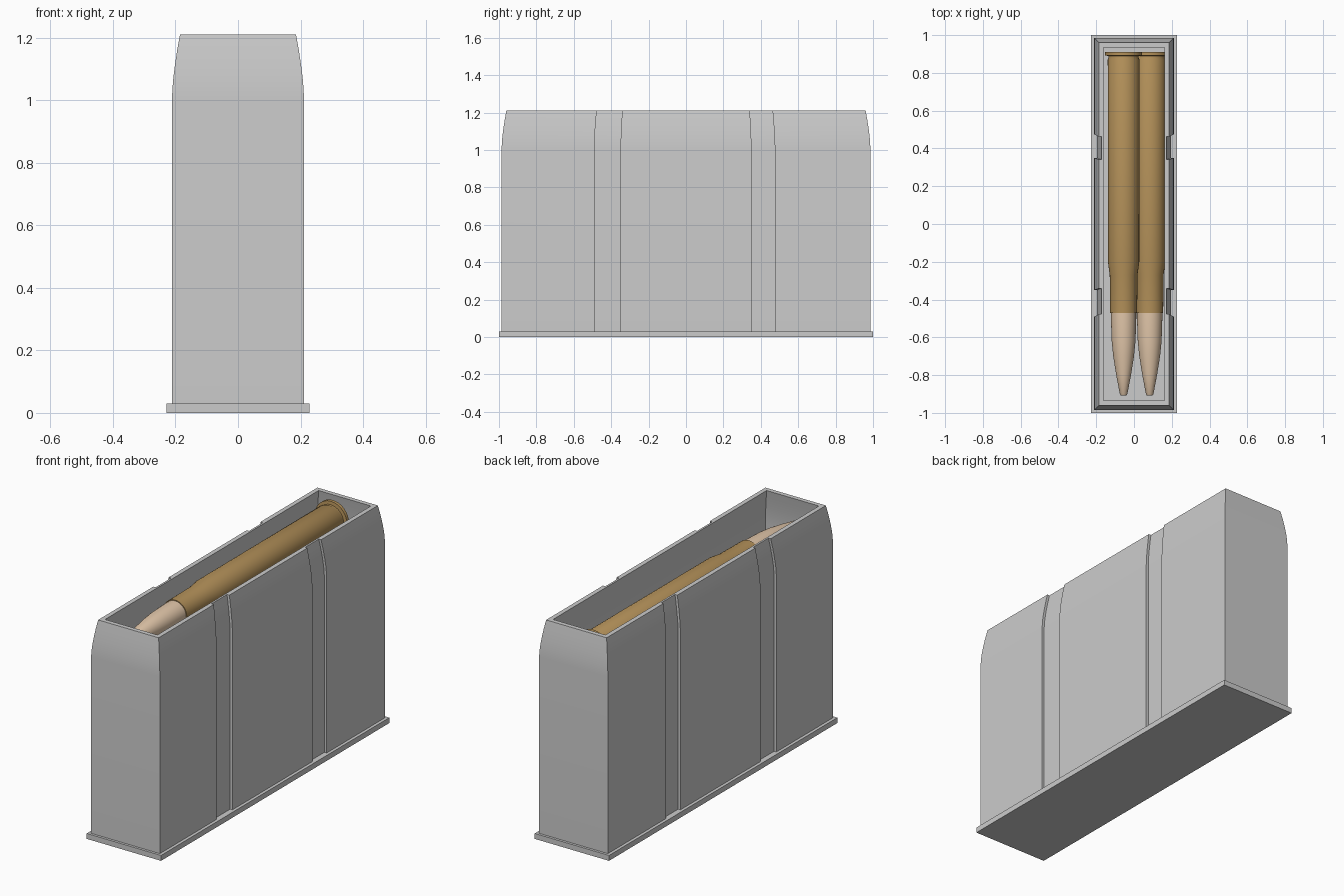
import bpy, bmesh, math

if "Cube" in bpy.data.objects:
    bpy.data.objects.remove(bpy.data.objects["Cube"])


def finish(bm, name, color=None, angle=30):
    bmesh.ops.remove_doubles(bm, verts=bm.verts, dist=0.0001)
    bmesh.ops.recalc_face_normals(bm, faces=bm.faces)
    mesh = bpy.data.meshes.new(name)
    bm.to_mesh(mesh)
    bm.free()
    obj = bpy.data.objects.new(name, mesh)
    bpy.context.collection.objects.link(obj)
    if color:
        mesh.materials.append(color)
    bpy.ops.object.select_all(action='DESELECT')
    obj.select_set(True)
    bpy.context.view_layer.objects.active = obj
    bpy.ops.object.shade_smooth_by_angle(angle=math.radians(angle))
    return obj


def material(name, rgb):
    mat = bpy.data.materials.new(name)
    mat.diffuse_color = (*rgb, 1)
    mat.use_nodes = True
    mat.node_tree.nodes["Principled BSDF"].inputs["Base Color"].default_value = mat.diffuse_color
    return mat


def loft(bm, rings):
    loops = [[bm.verts.new(p) for p in ring] for ring in rings]
    n = len(loops[0])
    for a, b in zip(loops, loops[1:]):
        for i in range(n):
            j = (i + 1) % n
            bm.faces.new((a[i], a[j], b[j], b[i]))
    return loops


# Magazine body: plan outline with two vertical grooves per side
HX, HY = 0.211, 0.986
WALL, GROOVE = 0.025, 0.014
GROOVES = [(-0.49, -0.35), (0.35, 0.475)]
# height and inward taper of each level
LEVELS = [(0.02, 0), (1.01, 0), (1.06, 0.003), (1.11, 0.009), (1.16, 0.0165), (1.21, 0.0255)]


def outline(z, inset, depth):
    hx, hy = HX - inset, HY - inset
    s = (HY - inset) / HY if depth else (HY - inset + WALL) / HY
    right = [(hx, -hy)]
    for a, b in GROOVES:
        right += [(hx, a * s), (hx - depth, a * s), (hx - depth, b * s), (hx, b * s)]
    right.append((hx, hy))
    left = [(-x, y) for x, y in reversed(right)]
    return [(x, y, z) for x, y in right + left]


bm = bmesh.new()
outer = [outline(z, t, GROOVE) for z, t in LEVELS]
inner = [outline(max(z, 0.05), t + WALL, 0) for z, t in reversed(LEVELS)]
loops = loft(bm, outer + inner)
bm.faces.new(loops[0])
# inner floor skips the doubled groove corners
bm.faces.new([loops[-1][i] for i in (0, 1, 3, 5, 7, 9, 10, 12, 14, 16, 18, 19)])
finish(bm, "magazine_body")

# Base plate
bm = bmesh.new()
bmesh.ops.create_cube(bm, size=1)
for v in bm.verts:
    v.co.x *= 0.456
    v.co.y *= 2.0
    v.co.z = (v.co.z + 0.5) * 0.03
finish(bm, "base_plate")

# Cartridges: lathed profiles (radius, y)
CASE = [(0, 0.91), (0.098, 0.91), (0.098, 0.892), (0.08, 0.89), (0.08, 0.878),
        (0.084, 0.87), (0.083, -0.2), (0.0735, -0.27), (0.0715, -0.472), (0.06, -0.472)]
BULLET = [(0.067, -0.46), (0.067, -0.5), (0.063, -0.62), (0.055, -0.7),
          (0.039, -0.8), (0.02, -0.9), (0.015, -0.908), (0, -0.908)]


def lathe(name, profile, x, z, mat, segments=32):
    bm = bmesh.new()
    rings = []
    for r, y in profile:
        angles = [2 * math.pi * i / segments for i in range(segments)]
        rings.append([(x + r * math.cos(a), y, z + r * math.sin(a)) for a in angles])
    loft(bm, rings)
    return finish(bm, name, mat)


brass = material("brass", (0.45, 0.28, 0.10))
copper = material("pale_copper", (0.76, 0.57, 0.40))
for label, x, z in (("upper", -0.055, 1.097), ("lower", 0.083, 0.958)):
    lathe(label + "_cartridge_case", CASE, x, z, brass)
    lathe(label + "_bullet", BULLET, x, z, copper)
